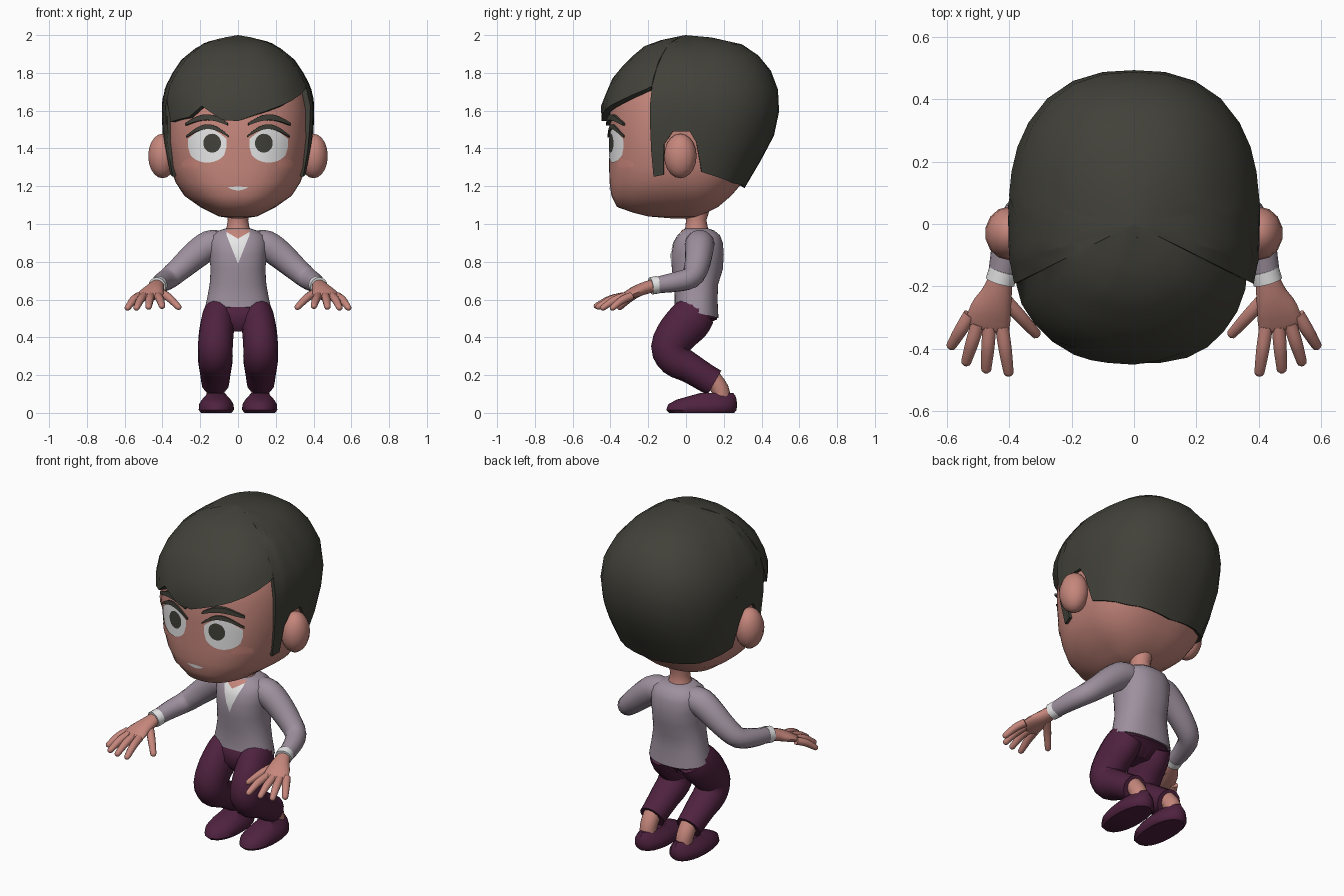
import bpy, bmesh, math
from mathutils import Vector

cube = bpy.data.objects.get("Cube")
if cube:
    bpy.data.objects.remove(cube)


def material(name, rgb):
    m = bpy.data.materials.new(name)
    m.use_nodes = True
    m.diffuse_color = (*rgb, 1)
    m.node_tree.nodes["Principled BSDF"].inputs["Base Color"].default_value = (*rgb, 1)
    return m


SKIN = material("skin", (0.56, 0.24, 0.20))
BLUSH = material("blush", (0.60, 0.24, 0.20))
HAIR = material("dark hair", (0.054, 0.053, 0.042))
WHITE = material("white", (0.82, 0.82, 0.82))
KNIT = material("lilac knit", (0.34, 0.28, 0.34))
PLUM = material("dark plum", (0.078, 0.016, 0.05))


def finish(name, bm, mat, mirror=False, thick=0, closed=True):
    if closed:
        bmesh.ops.recalc_face_normals(bm, faces=bm.faces)
    mesh = bpy.data.meshes.new(name)
    bm.to_mesh(mesh)
    bm.free()
    mesh.materials.append(mat)
    ob = bpy.data.objects.new(name, mesh)
    bpy.context.collection.objects.link(ob)
    bpy.ops.object.select_all(action='DESELECT')
    bpy.context.view_layer.objects.active = ob
    ob.select_set(True)
    if thick:
        ob.modifiers.new("Thickness", 'SOLIDIFY').thickness = thick
        bpy.ops.object.modifier_apply(modifier="Thickness")
    if mirror:
        ob.modifiers.new("Mirror", 'MIRROR').use_mirror_merge = False
        bpy.ops.object.modifier_apply(modifier="Mirror")
    bpy.ops.object.shade_smooth_by_angle(angle=math.radians(45))
    return ob


def skin_grid(bm, rows, wrap=True, caps=False):
    """Bridge rows of points with quads."""
    vs = [[bm.verts.new(p) for p in row] for row in rows]
    n = len(vs[0])
    for a, b in zip(vs, vs[1:]):
        for i in range(n if wrap else n - 1):
            j = (i + 1) % n
            bm.faces.new((a[i], a[j], b[j], b[i]))
    if caps:
        bm.faces.new(vs[0][::-1])
        bm.faces.new(vs[-1])


# Bodies of oval rings: (z, half width, front y, back y, optional tilt)
class Body:
    def __init__(self, y0, power, rings):
        self.y0, self.p, self.rings = y0, power, rings

    def at(self, z):
        for a, b in zip(self.rings, self.rings[1:]):
            if z <= b[0]:
                break
        t = max(0, min(1, (z - a[0]) / (b[0] - a[0])))
        return [u + (v - u) * t for u, v in zip(a[1:4], b[1:4])]

    def point(self, ang, z, tilt=0):
        rx, yf, yb = self.at(z)
        c, s = math.cos(ang), math.sin(ang)
        ry = yb - self.y0 if s > 0 else self.y0 - yf
        r = (abs(c / rx) ** self.p + abs(s / ry) ** self.p) ** (-1 / self.p)
        return Vector((r * c, self.y0 + r * s, z + tilt * r * s))

    def front(self, x, z, off):
        rx, yf, _ = self.at(z)
        k = max(0, 1 - abs(x / rx) ** self.p) ** (1 / self.p)
        return Vector((x, self.y0 - (self.y0 - yf) * k - off, z))

    def build(self, name, mat, x0=0, seg=56, mirror=False):
        bm = bmesh.new()
        skin_grid(bm, [[self.point(math.tau * i / seg, r[0], r[4] if len(r) > 4 else 0)
                        + Vector((x0, 0, 0)) for i in range(seg)] for r in self.rings], caps=True)
        return finish(name, bm, mat, mirror)


def patch(name, body, cols, off, mat, mirror=False, thick=0):
    """Thin plate following a body's front; cols are (x, low z, high z)."""
    bm = bmesh.new()
    skin_grid(bm, [[body.front(x, lo + (hi - lo) * k / 6, off) for x, lo, hi in cols]
                   for k in range(7)], wrap=False)
    finish(name, bm, mat, mirror, thick, closed=False)


def arch(x0, x1, low, high, n=16):
    """Columns whose low and high z are functions of the sine across the span."""
    out = []
    for i in range(n + 1):
        s = math.sin(math.pi * i / n)
        out.append((x0 + (x1 - x0) * i / n, low(s), high(s)))
    return out


def disc(x, z, rx, rz, n=16):
    return [(x - rx * math.cos(math.pi * i / n), z - rz * math.sin(math.pi * i / n),
             z + rz * math.sin(math.pi * i / n)) for i in range(n + 1)]


def tube(bm, path, ref=(0, 0, 1), seg=16, steps=3, round_end=False):
    """Smooth tube; path rows are x, y, z, radius along ref, radius across."""
    pts = [Vector(p) for p in path]
    pts = [pts[0] * 2 - pts[1]] + pts + [pts[-1] * 2 - pts[-2]]
    fine = []
    for a, b, c, d in zip(pts, pts[1:], pts[2:], pts[3:]):
        for k in range(steps):
            t = k / steps
            fine.append(b + (c - a) * (t / 2) + (a * 2 - b * 5 + c * 4 - d) * (t * t / 2)
                        + (b * 3 - a - c * 3 + d) * (t ** 3 / 2))
    fine.append(pts[-2])
    rows = []
    for i, f in enumerate(fine):
        last = i == len(fine) - 1
        t = (fine[min(i + 1, len(fine) - 1)] - fine[max(i - 1, 0)]).to_3d().normalized()
        up = Vector(ref)
        up = (up - t * up.dot(t)).normalized()
        side = t.cross(up)
        for e in ((0, 30, 60, 82) if last and round_end else (0,)):
            c, s = math.cos(math.radians(e)), math.sin(math.radians(e))
            rows.append([f.to_3d() + t * (s * f[3]) + up * (math.cos(math.tau * j / seg) * f[3] * c)
                         + side * (math.sin(math.tau * j / seg) * f[4] * c) for j in range(seg)])
    skin_grid(bm, rows, caps=True)


def tubes(name, mat, paths, **kw):
    bm = bmesh.new()
    for p in paths:
        tube(bm, p, **kw)
    finish(name, bm, mat, mirror=True)


# Head, neck and ears
head = Body(0, 2.5, [(1.03, .03, -.08, .03), (1.04, .10, -.20, .06), (1.06, .14, -.28, .11),
                     (1.09, .20, -.365, .17), (1.15, .285, -.395, .24), (1.22, .33, -.405, .30),
                     (1.30, .36, -.407, .36), (1.45, .38, -.405, .41), (1.6, .38, -.40, .44),
                     (1.75, .35, -.36, .42), (1.85, .27, -.27, .33), (1.93, .1, -.1, .15)])
head.build("head", SKIN, seg=72)
Body(.055, 2, [(.94, .075, -.015, .125), (.985, .06, -.003, .115), (1.02, .054, .0, .108),
               (1.09, .066, -.02, .13)]).build("neck", SKIN, seg=24)
bm = bmesh.new()
bmesh.ops.create_uvsphere(bm, u_segments=14, v_segments=10, radius=1)
for v in bm.verts:
    v.co = Vector((.4 + .077 * v.co.x, -.03 + .086 * v.co.y, 1.36 + .118 * v.co.z))
finish("ears", bm, SKIN, mirror=True)

# Face details
patch("eye_whites", head, arch(.06, .265, lambda s: 1.41 - .085 * s ** .4, lambda s: 1.45 + .055 * s),
      .004, WHITE, True)
patch("pupils", head, disc(.137, 1.428, .047, .05), .007, HAIR, True)
patch("eyelids", head, arch(.048, .275, lambda s: 1.458 + .045 * s, lambda s: 1.468 + .06 * s),
      .012, HAIR, True, .009)
patch("eyebrows", head, arch(.055, .28, lambda s: 1.522 + .028 * s, lambda s: 1.535 + .046 * s),
      .022, HAIR, True, .02)
patch("cheeks", head, disc(.255, 1.315, .045, .03), .003, BLUSH, True)
patch("mouth", head, arch(-.052, .052, lambda s: 1.192 - .014 * s, lambda s: 1.194 + .004 * s), .004, WHITE)

# Hair shell: columns run from the hairline up to the crown
hair = Body(0, 2.45, [(1.19, .345, -.40, .31), (1.3, .377, -.42, .375), (1.45, .398, -.44, .462),
                      (1.62, .405, -.452, .498), (1.70, .395, -.42, .49), (1.78, .36, -.385, .468),
                      (1.87, .3, -.305, .415), (1.95, .2, -.21, .30), (1.98, .115, -.11, .215),
                      (2.0, .002, -.002, .002)])
side = [(.37, -.185, 1.25), (.375, -.125, 1.26), (.39, -.118, 1.42), (.4, -.07, 1.49),
        (.4, .02, 1.49), (.395, .055, 1.43), (.375, .085, 1.275), (.25, .24, 1.215)]
line = ([(0, -.45, 1.545), (.17, -.43, 1.605), (.3, -.36, 1.655), (.375, -.22, 1.715), (.386, -.195, 1.73)]
        + side + [(0, .31, 1.19)] + [(-x, y, z) for x, y, z in reversed(side)]
        + [(-.386, -.195, 1.66), (-.365, -.26, 1.54), (-.27, -.39, 1.565), (-.195, -.425, 1.625),
           (-.085, -.45, 1.55)])
edge = [((math.atan2(y, x) + math.pi / 2 + 1e-6) % math.tau - math.pi / 2, z) for x, y, z in line]
edge.append((edge[0][0] + math.tau, edge[0][1]))
cols = []
for (a, za), (b, zb) in zip(edge, edge[1:]):
    n = max(1, math.ceil((b - a) / .24))
    cols += [(a + (b - a) * k / n, za + (zb - za) * k / n) for k in range(n)]
bm = bmesh.new()
skin_grid(bm, [[hair.point(a, z + (2 - z) * math.sin(math.pi / 2 * k / 9)) for a, z in cols]
               for k in range(10)])
bmesh.ops.remove_doubles(bm, verts=[v for v in bm.verts if v.co.z > 1.999], dist=.006)
finish("hair", bm, HAIR, thick=.035, closed=False)

# Sweater with V neck
torso = Body(.06, 2.3, [(.53, .18, -.062, .172, -.25), (.56, .174, -.06, .17, -.2), (.61, .163, -.06, .167, -.1),
                        (.68, .15, -.062, .17), (.76, .145, -.075, .195), (.84, .152, -.078, .2),
                        (.90, .155, -.065, .195), (.94, .14, -.042, .18), (.965, .1, -.018, .15),
                        (.975, .07, -.008, .122)])
torso.build("sweater_body", KNIT)
wide = [i * .01 - .06 for i in range(13)]
patch("shirt_front", torso, [(x, .79 + abs(x) * 2.5, .922 + abs(x) * .6) for x in wide], .004, WHITE)
patch("open_collar", torso, [(x, .922 + abs(x) * .6, .97) for x in wide], .004, SKIN)
tubes("sleeves", KNIT, [[(.09, .075, .895, .07, .075), (.15, .072, .888, .078, .078), (.22, .068, .84, .075, .073),
                         (.30, .055, .77, .066, .066), (.365, .025, .715, .058, .058),
                         (.402, -.06, .692, .052, .051), (.423, -.16, .676, .043, .044)]])
tubes("cuffs", WHITE, [[(.418, -.148, .679, .047, .047), (.429, -.186, .672, .046, .047)]])

# Hands
tubes("palms", SKIN, [[(.426, -.17, .675, .034, .037), (.44, -.225, .658, .033, .05),
                       (.458, -.275, .638, .029, .066), (.47, -.325, .616, .02, .072)]], round_end=True)
fingers = [((.525, -.29, .618), (.584, -.388, .557)), ((.50, -.32, .617), (.537, -.44, .557)),
           ((.463, -.33, .617), (.473, -.463, .562)), ((.423, -.33, .617), (.402, -.473, .566)),
           ((.42, -.235, .645), (.315, -.35, .56))]
paths = []
for a, b in fingers:
    mid = (Vector(a) + Vector(b)) / 2 + Vector((0, 0, .009))
    paths.append([(*a, .022, .023), (*mid, .021, .022), (*b, .016, .017)])
tubes("fingers", SKIN, paths, seg=10, round_end=True)

# Trousers, ankles and shoes
Body(.04, 2.2, [(.43, .09, -.04, .08), (.48, .16, -.075, .13), (.52, .172, -.068, .165, -.2),
                (.56, .17, -.05, .16, -.2)]).build("trouser_seat", PLUM, seg=32)
tubes("trouser_legs", PLUM, [[(.093, .06, .54, .083, .105), (.105, .02, .49, .09, .116),
                              (.115, -.045, .42, .092, .11), (.12, -.085, .345, .092, .1),
                              (.12, -.055, .282, .092, .092), (.12, .02, .238, .086, .08),
                              (.12, .10, .188, .078, .075), (.12, .15, .159, .074, .074)]], ref=(1, 0, 0))
tubes("ankles", SKIN, [[(.12, .13, .19, .05, .05), (.12, .18, .125, .048, .047),
                        (.117, .19, .05, .046, .05)]], ref=(1, 0, 0))
Body(.09, 2.2, [(0, .08, -.09, .255), (.015, .093, -.105, .268), (.045, .092, -.095, .27),
                (.07, .076, -.05, .268), (.09, .058, .02, .262), (.105, .046, .075, .25)]
     ).build("shoes", PLUM, x0=.115, seg=32, mirror=True)
